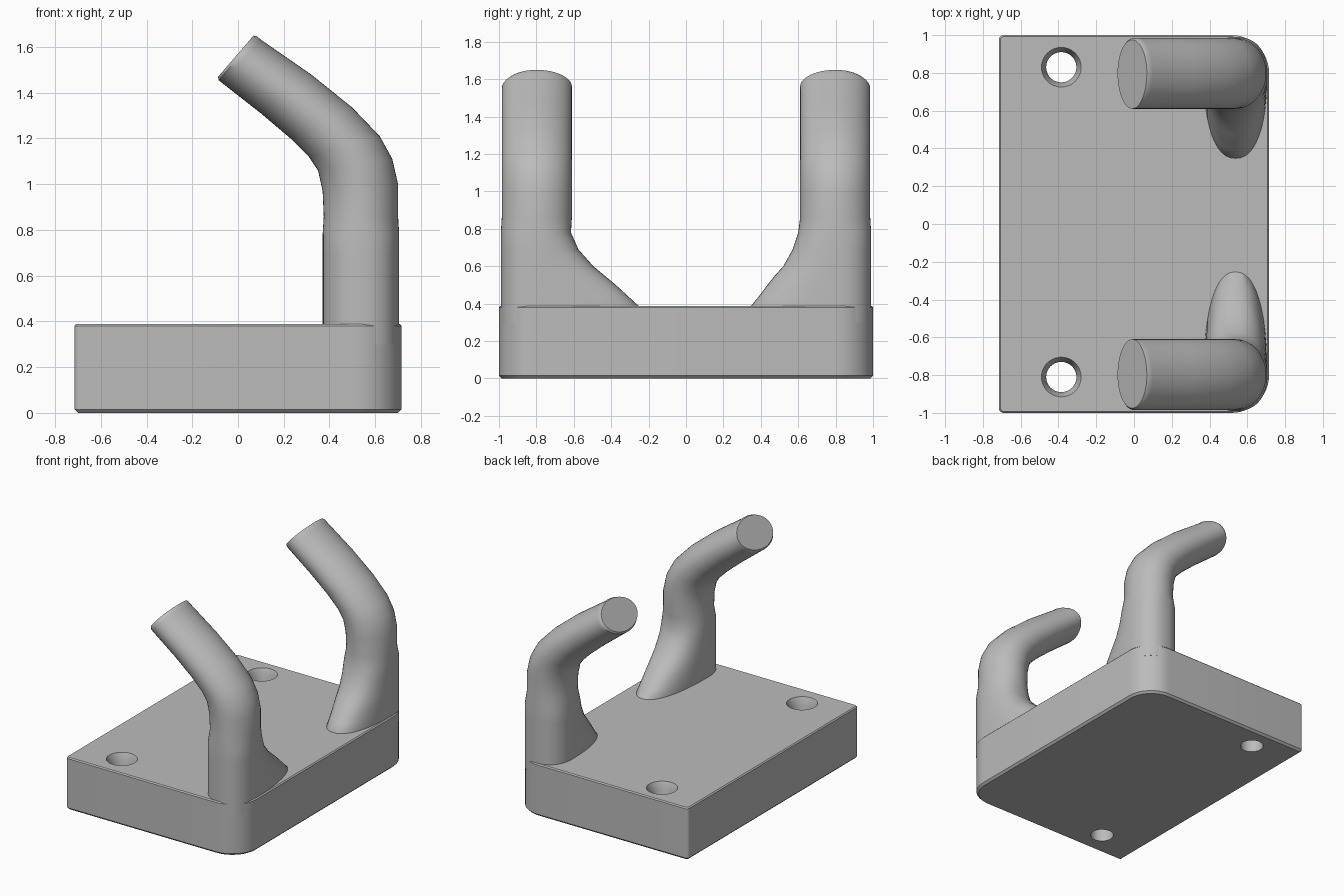
import bpy, bmesh, math
from mathutils import Vector

cube = bpy.data.objects.get("Cube")
if cube:
    bpy.data.objects.remove(cube, do_unlink=True)

grey = bpy.data.materials.new("plain_grey")
grey.use_nodes = True
colour = (0.5, 0.5, 0.5, 1)
grey.diffuse_color = colour
grey.node_tree.nodes["Principled BSDF"].inputs["Base Color"].default_value = colour


def loft(name, rings):
    """Skin a stack of equal-sized point rings and cap both ends."""
    bm = bmesh.new()
    loops = [[bm.verts.new(p) for p in ring] for ring in rings]
    n = len(loops[0])
    for a, b in zip(loops, loops[1:]):
        for i in range(n):
            j = (i + 1) % n
            bm.faces.new((a[i], a[j], b[j], b[i]))
    bm.faces.new(loops[0][::-1])
    bm.faces.new(loops[-1])
    bmesh.ops.recalc_face_normals(bm, faces=bm.faces)
    mesh = bpy.data.meshes.new(name)
    bm.to_mesh(mesh)
    bm.free()
    mesh.materials.append(grey)
    obj = bpy.data.objects.new(name, mesh)
    bpy.context.collection.objects.link(obj)
    return obj


def activate(obj):
    bpy.ops.object.select_all(action='DESELECT')
    obj.select_set(True)
    bpy.context.view_layer.objects.active = obj


def smooth(obj, degrees):
    activate(obj)
    bpy.ops.object.shade_smooth_by_angle(angle=math.radians(degrees))


def base_outline(z, inset):
    """Rectangle with two small and two large rounded corners."""
    points = []
    corners = [(1, 1, 0.2), (-1, 1, 0.025), (-1, -1, 0.025), (1, -1, 0.2)]
    for k, (sx, sy, r) in enumerate(corners):
        for i in range(13):
            a = math.pi / 2 * (k + i / 12)
            points.append((sx * (0.715 - r) + (r - inset) * math.cos(a),
                           sy * (1 - r) + (r - inset) * math.sin(a), z))
    return points


def circle(x, y, z, r):
    return [(x + r * math.cos(math.tau * i / 40), y + r * math.sin(math.tau * i / 40), z)
            for i in range(40)]


# Base block with softened edges
base = loft("base_block", [base_outline(0, 0.015), base_outline(0.015, 0),
                           base_outline(0.38, 0), base_outline(0.388, 0.008)])

# Two countersunk screw holes
for y in (0.83, -0.81):
    cutter = loft("hole_cutter", [circle(-0.385, y, -0.1, 0.08), circle(-0.385, y, 0.33, 0.08),
                                  circle(-0.385, y, 0.388, 0.105), circle(-0.385, y, 0.45, 0.105)])
    cutter.hide_render = True
    activate(base)
    cut = base.modifiers.new("screw_hole", 'BOOLEAN')
    cut.operation = 'DIFFERENCE'
    cut.solver = 'EXACT'
    cut.object = cutter
    bpy.ops.object.modifier_apply(modifier=cut.name)
    bpy.data.objects.remove(cutter, do_unlink=True)
smooth(base, 30)

# Side profile of a hook: inner x, z and outer x, z up to the tip
PROFILE = [(0.375, 0.86, 0.7, 0.86), (0.37, 0.97, 0.7, 1.0), (0.35, 1.06, 0.675, 1.11),
           (0.31, 1.12, 0.62, 1.21), (0.23, 1.2, 0.5, 1.335), (0.1, 1.31, 0.32, 1.48),
           (-0.07, 1.443, 0.1, 1.632), (-0.085, 1.455, 0.084, 1.646), (-0.087, 1.47, 0.068, 1.65)]


def section(x0, z0, x1, z1, side, inner, outer=0.985, power=2.0):
    """Closed cross-section, round outside and stretched towards the middle."""
    middle = Vector(((x0 + x1) / 2, 0.8 * side, (z0 + z1) / 2))
    half = Vector(((x1 - x0) / 2, 0, (z1 - z0) / 2))
    ring = []
    for i in range(48):
        c, s = math.cos(math.tau * i / 48), math.sin(math.tau * i / 48)
        reach = outer - 0.8 if s > 0 else 0.8 - inner
        u = math.copysign(abs(c) ** (2 / power), c)
        v = math.copysign(abs(s) ** (2 / power), s)
        ring.append(middle + half * u + Vector((0, side * reach * v, 0)))
    return ring


# Hooks with a fillet flaring along the base towards the middle
FLARES = {"front_hook": (-1, (0.25, 0.25, 0.31, 0.375, 0.435, 0.495, 0.575, 0.615)),
          "back_hook": (1, (0.345, 0.345, 0.39, 0.435, 0.475, 0.52, 0.57, 0.6))}
HEIGHTS = (0.3, 0.385, 0.44, 0.5, 0.55, 0.6, 0.69, 0.78)
for name, (side, flare) in FLARES.items():
    rings = [section(0.37, z, 0.705, z, side, inner, 0.99, 2.3)
             for z, inner in zip(HEIGHTS, flare)]
    for k, row in enumerate(PROFILE):
        rings.append(section(*row, side, 0.61, 0.985 if k < 8 else 0.975))
    smooth(loft(name, rings), 40)
